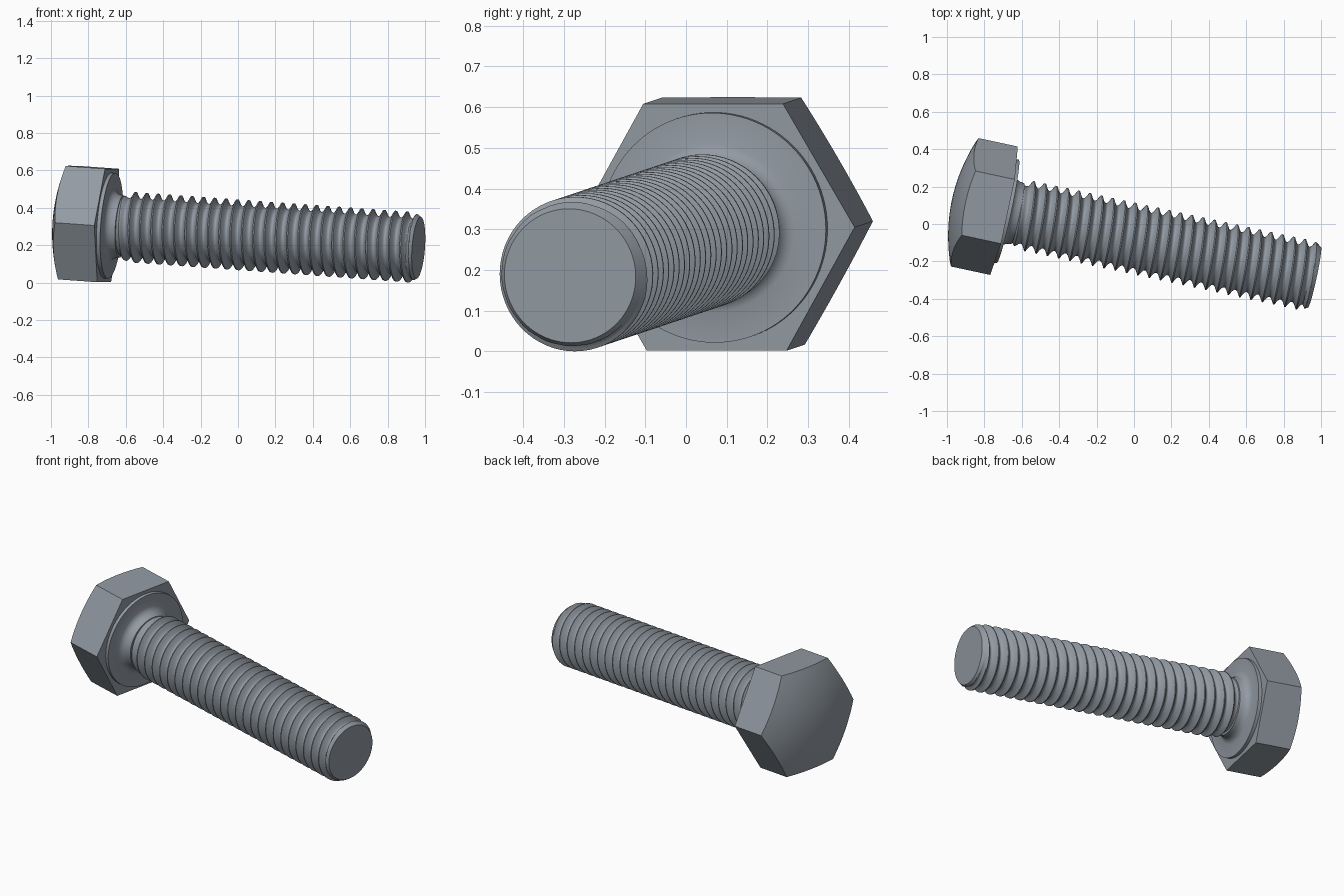
import bpy, bmesh, math
from mathutils import Vector, Matrix

cube = bpy.data.objects.get("Cube")
if cube:
    bpy.data.objects.remove(cube)

# One steel colour for every part
steel = bpy.data.materials.new("blue_grey_steel")
colour = (0.29, 0.325, 0.365, 1)
steel.use_nodes = True
steel.diffuse_color = colour
steel.node_tree.nodes["Principled BSDF"].inputs["Base Color"].default_value = colour

# Bolt frame: local z runs from the head's bearing face to the tip
axis = Vector((0.975, -0.209, -0.07)).normalized()
side = Vector((0, 0, 1)).cross(axis).normalized()
up = axis.cross(side)
frame = Matrix((side, up, axis)).transposed().to_4x4()
frame.translation = (-0.695, 0.071, 0.305)


def make_surface(name, rows, columns, point):
    """Skin a grid of (radius, height) points swept around the bolt axis."""
    bm = bmesh.new()
    grid = []
    for row in range(rows):
        ring = []
        for col in range(columns + 1):
            angle = math.tau * col / columns
            r, z = point(row, angle)
            ring.append(bm.verts.new((r * math.cos(angle), r * math.sin(angle), z)))
        grid.append(ring)
    for low, high in zip(grid, grid[1:]):
        for c in range(columns):
            bm.faces.new((low[c], low[c + 1], high[c + 1], high[c]))
    bmesh.ops.remove_doubles(bm, verts=bm.verts, dist=1e-5)
    bmesh.ops.recalc_face_normals(bm, faces=bm.faces)
    mesh = bpy.data.meshes.new(name)
    bm.to_mesh(mesh)
    bm.free()
    mesh.materials.append(steel)
    obj = bpy.data.objects.new(name, mesh)
    bpy.context.collection.objects.link(obj)
    obj.matrix_world = frame
    bpy.ops.object.select_all(action="DESELECT")
    obj.select_set(True)
    bpy.context.view_layer.objects.active = obj
    bpy.ops.object.shade_smooth_by_angle(angle=math.radians(30))


# Hexagonal head with a domed top
APOTHEM, DOME_TOP, DOME_CURVE, DOME_ROWS = 0.304, 0.283, 0.55, 10


def head_point(row, angle):
    sector = math.radians(60)
    rim = APOTHEM / math.cos(angle % sector - sector / 2)
    if row > DOME_ROWS:
        return (rim if row == DOME_ROWS + 1 else 0), 0
    r = rim * row / DOME_ROWS
    return r, DOME_CURVE * r * r - DOME_TOP


make_surface("hex_head", DOME_ROWS + 3, 72, head_point)

# Bearing washer face with a fillet into the shank
collar = [(0, -0.01), (0.283, -0.01), (0.283, 0.02), (0.205, 0.02), (0.19, 0.025),
          (0.178, 0.035), (0.17, 0.05), (0.166, 0.075), (0.14, 0.08), (0, 0.08)]
make_surface("washer_collar", len(collar), 96, lambda row, angle: collar[row])

# Right-handed helical thread with run-out, rounded roots and a chamfered tip
START, END, PITCH, STEPS = 0.03, 1.702, 0.062, 20
CREST, ROOT, TIP, CHAMFER = 0.189, 0.154, 0.165, 0.035
thread_rows = (math.ceil((END - START) / PITCH) + 1) * STEPS + 1


def clamp(value):
    return max(0, min(1, value))


def thread_point(row, angle):
    if row == 0:
        return 0, START
    if row == thread_rows + 1:
        return 0, END
    turn = angle / math.tau
    z = START + PITCH * ((row - 1) / STEPS - 1 + turn)
    z = max(START, min(END, z))
    phase = ((z - START) / PITCH - turn) % 1
    groove = math.sin(clamp((abs(2 * phase - 1) - 0.1) / 0.9) * math.pi / 2)
    groove *= clamp((END - z) / CHAMFER)
    ridge = (CREST - ROOT) * (1 - groove) * clamp((z - START) / PITCH - 0.5)
    limit = TIP + (CREST - TIP) * clamp((END - z) / CHAMFER)
    return min(ROOT + ridge, limit), z


make_surface("threaded_shank", thread_rows + 2, 64, thread_point)
